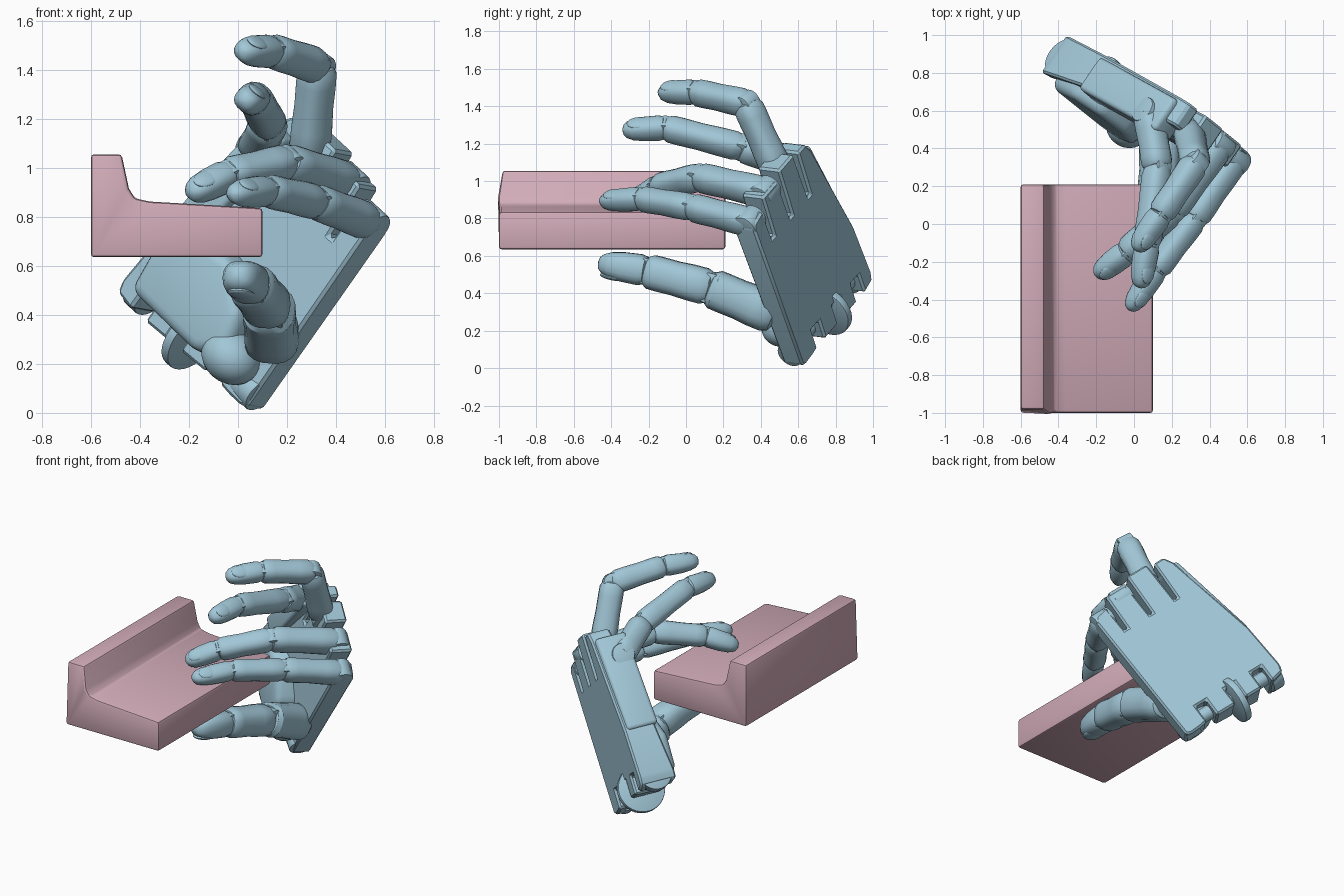
import bpy, bmesh, math
from mathutils import Vector as V, Matrix

if "Cube" in bpy.data.objects:
    bpy.data.objects.remove(bpy.data.objects["Cube"])

# local hand frame: U along the palm, S across to the thumb side, N out of the palm
N = V((-0.56, -0.82, 0.10)).normalized()
U = V((0.53, -0.26, 0.80))
U = (U - N * U.dot(N)).normalized()
S = N.cross(U)
O = V((0.116, 0.62, 0.03))


def P(a, b, n=0.0):
    return O + U * a + S * b + N * n


def material(name, col):
    m = bpy.data.materials.new(name)
    m.diffuse_color = (*col, 1)
    m.use_nodes = True
    m.node_tree.nodes["Principled BSDF"].inputs["Base Color"].default_value = m.diffuse_color
    return m


BLUE = material("hand_blue", (0.36, 0.57, 0.68))
PINK = material("block_pink", (0.64, 0.41, 0.48))


def finish(bm, name, mat, bevel=0.0, seg=2, angle=32):
    bmesh.ops.recalc_face_normals(bm, faces=bm.faces)
    if bevel:
        edges = [e for e in bm.edges if e.calc_face_angle(0) > math.radians(20)]
        bmesh.ops.bevel(bm, geom=edges, offset=bevel, segments=seg, profile=0.5,
                        affect='EDGES', clamp_overlap=True)
    me = bpy.data.meshes.new(name)
    bm.to_mesh(me)
    bm.free()
    ob = bpy.data.objects.new(name, me)
    bpy.context.collection.objects.link(ob)
    me.materials.append(mat)
    bpy.ops.object.select_all(action='DESELECT')
    ob.select_set(True)
    bpy.context.view_layer.objects.active = ob
    bpy.ops.object.shade_smooth_by_angle(angle=math.radians(angle))
    return ob


def prism(name, bottom, top, mat, bevel, seg=2, angle=28):
    bm = bmesh.new()
    lo = [bm.verts.new(p) for p in bottom]
    hi = [bm.verts.new(p) for p in top]
    bm.faces.new(lo)
    bm.faces.new(hi)
    for i in range(len(lo)):
        j = (i + 1) % len(lo)
        bm.faces.new((lo[i], lo[j], hi[j], hi[i]))
    return finish(bm, name, mat, bevel, seg, angle)


def loft(name, p, q, up, rings, sides=18, power=0.8):
    """Rounded-box tube from p to q; rings = (t, half width, half height)."""
    d = (q - p).normalized()
    up = (up - d * up.dot(d)).normalized()
    side = d.cross(up)
    bm = bmesh.new()
    loops = []
    for t, w, h in rings:
        loop = []
        for i in range(sides):
            c, s = math.cos(math.tau * i / sides), math.sin(math.tau * i / sides)
            c = math.copysign(abs(c) ** power, c)
            s = math.copysign(abs(s) ** power, s)
            loop.append(bm.verts.new(p.lerp(q, t) + side * (w * c) + up * (h * s)))
        loops.append(loop)
    for a, b in zip(loops, loops[1:]):
        for i in range(sides):
            j = (i + 1) % sides
            bm.faces.new((a[i], a[j], b[j], b[i]))
    bm.faces.new(loops[0])
    bm.faces.new(loops[-1])
    return finish(bm, name, BLUE)


def ball(name, centre, axes, radii, mat=BLUE):
    bm = bmesh.new()
    bmesh.ops.create_uvsphere(bm, u_segments=24, v_segments=14, radius=1)
    x, y, z = [a * r for a, r in zip(axes, radii)]
    for v in bm.verts:
        v.co = centre + x * v.co.x + y * v.co.y + z * v.co.z
    return finish(bm, name, mat)


def disc(name, centre, axis, r, depth):
    bm = bmesh.new()
    bmesh.ops.create_cone(bm, cap_ends=True, segments=32, radius1=r, radius2=r, depth=depth)
    rot = axis.to_track_quat('Z', 'Y').to_matrix().to_4x4()
    bm.transform(Matrix.Translation(centre) @ rot)
    return finish(bm, name, BLUE, 0.008)


PHALANX = [(-0.06, .45, .45), (0.0, .82, .85), (.10, 1, 1), (.3, .98, 1), (.55, .93, .95),
           (.8, .97, .96), (.93, .95, .95), (1.0, .78, .8), (1.04, .4, .4)]
TIP = [(-0.06, .5, .5), (.02, .9, .9), (.15, 1, 1), (.5, .97, .95), (.75, .88, .82),
       (.9, .68, .62), (.97, .42, .4), (1.0, .12, .12)]


def finger(name, pts, radii, up):
    pts = [V(p) for p in pts]
    for i in range(len(pts) - 1):
        last = i == len(pts) - 2
        r = radii[i]
        shape = TIP if last else PHALANX
        q = pts[i + 1] + ((pts[i + 1] - pts[i]).normalized() * 0.05 if last else V((0, 0, 0)))
        loft(f"{name}_segment_{i + 1}", pts[i], q, up, [(t, w * r, h * r) for t, w, h in shape])
    # joint pins between the segments
    for i in range(1, len(pts) - 1):
        d = (pts[i + 1] - pts[i - 1]).normalized()
        disc(f"{name}_joint_{i}", pts[i], d.cross(up).normalized(), radii[i] * 0.85, radii[i] * 1.3)
    # fingernail
    d = (pts[-1] - pts[-2]).normalized()
    n = (up - d * up.dot(d)).normalized()
    r = radii[-1]
    ball(f"{name}_nail", pts[-2].lerp(pts[-1], 0.78) + n * r * 0.72, (d, d.cross(n), n),
         (r * 0.95, r * 0.65, r * 0.24))


# fingers
FINGERS = {
    "index": [(.08, .58, 1.08), (.125, .30, 1.18), (.07, -.11, 1.285), (.04, -.29, 1.275)],
    "middle": [(.29, .49, 1.05), (.325, .325, 1.415), (.14, .05, 1.475), (.035, -.10, 1.475)],
    "ring": [(.45, .42, .94), (.20, .07, 1.02), (-.04, -.15, .97), (-.165, -.245, .91)],
    "little": [(.53, .34, .78), (.32, .03, .86), (.12, -.24, .905), (.00, -.415, .895)],
}
for name, pts in FINGERS.items():
    k = 0.95 if name == "little" else 1
    up = U - N * 0.3 if name != "middle" else U * 0.6 - N * 0.6
    finger(name + "_finger", pts, (.080 * k, .073 * k, .064 * k), up)
    disc(name + "_knuckle", V(pts[0]), S, .072, .12)

# thumb
finger("thumb", [(.14, .47, .29), (.125, .13, .43), (.055, -.21, .52), (.005, -.42, .555)],
       (.112, .098, .084), V((-.1, -.35, -1)))
ball("thumb_root", P(.11, .16, .18), (U, S, N), (.11, .13, .12))

# palm plate: finger slits on one end, hinge notches on the other
outline = [(-.02, 0), (.90, -.03), (.93, -.01)]
for b, a, nxt in ((.10, .95, 1.01), (.29, 1.01, 1.05), (.48, 1.05, 1.03)):
    outline += [(a, b - .02), (.76, b - .012), (.76, b + .012), (nxt, b + .02)]
outline += [(1.03, .575), (.97, .61), (.36, .745), (.05, .765), (0, .75)]
for b in (.62, .42, .20):
    outline += [(-.02, b + .04), (.10, b + .04), (.10, b - .04), (-.02, b - .04)]
outline += [(-.03, .10), (-.035, .03)]


def thick(a, b):
    return .145 + (1 - max(a, 0)) * (-.02 + .15 * b)


prism("palm", [P(a, b) for a, b in outline],
      [P(a, b, thick(a, b)) for a, b in outline], BLUE, .012, 1)

# fleshy pad at the base of the thumb
pad = [(.02, .26), (.03, .72), (.30, .74), (.44, .60), (.46, .36), (.30, .16), (.12, .12)]
prism("thumb_pad", [P(a, b, .08) for a, b in pad],
      [P(.24 + (a - .24) * .88, .42 + (b - .42) * .9, .275) for a, b in pad], BLUE, .045, 4, 40)

# raised plate beside the index finger
plate = [(.34, .60), (.36, .76), (.98, .64), (.96, .49)]
prism("index_side_plate", [P(a, b, .02) for a, b in plate],
      [P(a, b, .225) for a, b in plate], BLUE, .025, 3, 40)

# wrist hinge
disc("wrist_hinge_disc", P(.03, .42, .09), S, .15, .045)
disc("wrist_lug_upper", P(.06, .71, .115), S, .105, .08)
disc("wrist_lug_lower", P(.035, .06, .075), S, .075, .11)
disc("wrist_pin", P(.05, .38, .09), S, .045, .66)

# held block with a raised ridge on the left
prof = [(-.6, .635), (.1, .635), (.1, .835), (-.36, .862), (-.42, .875), (-.445, .915),
        (-.475, 1.055), (-.6, 1.055)]
prism("block", [(x, -1 + (.02 if z > 1 else 0), z) for x, z in prof],
      [(x, .21, z) for x, z in prof], PINK, .014, 2)
